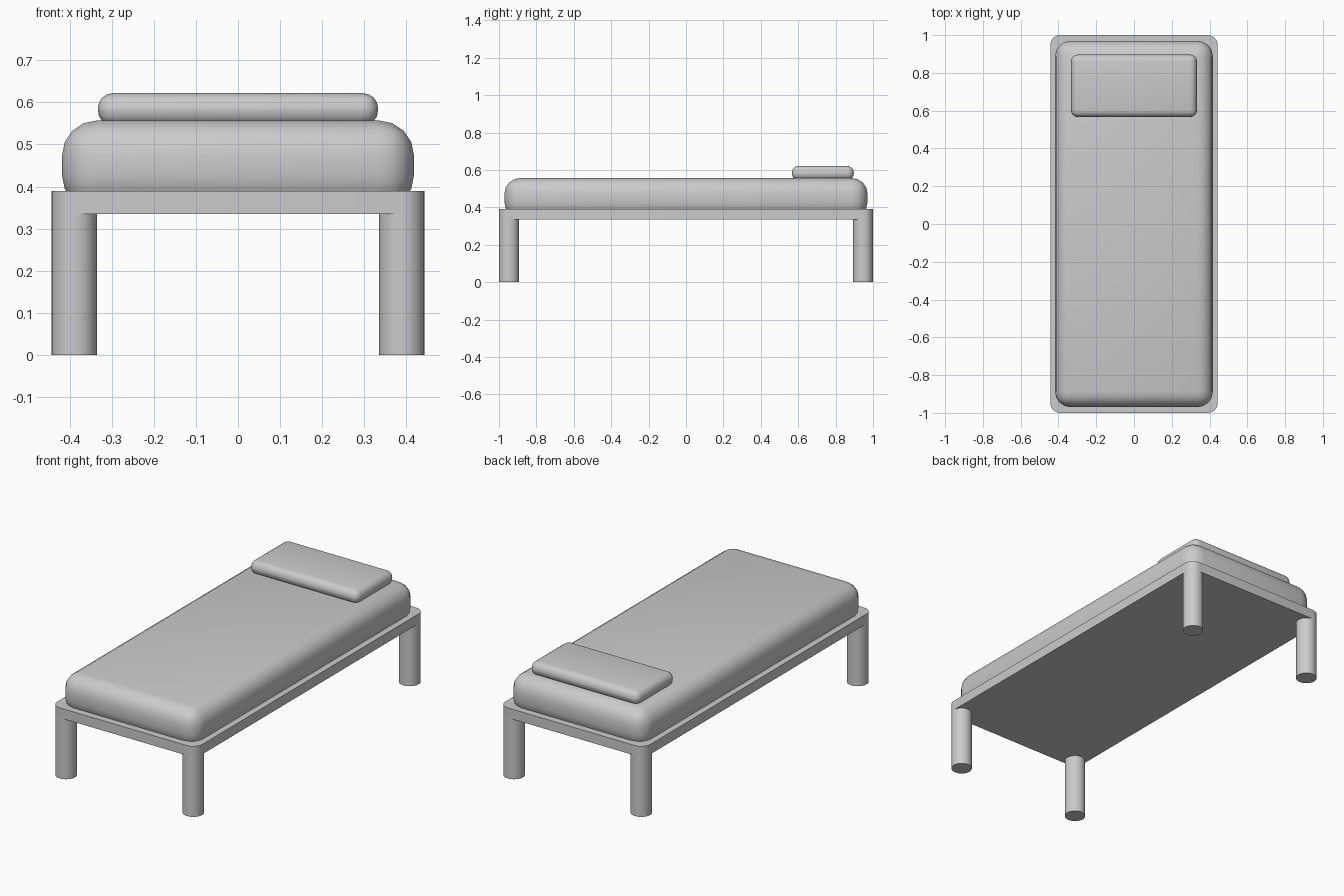
import bpy
import math

cube = bpy.data.objects.get("Cube")
if cube:
    bpy.data.objects.remove(cube, do_unlink=True)

grey = bpy.data.materials.new("plain grey")
grey.use_nodes = True
colour = (0.6, 0.6, 0.6, 1)
grey.diffuse_color = colour
grey.node_tree.nodes["Principled BSDF"].inputs["Base Color"].default_value = colour


def finish(name, angle):
    obj = bpy.context.object
    obj.name = name
    obj.data.materials.append(grey)
    bpy.ops.object.shade_smooth_by_angle(angle=math.radians(angle))
    return obj


def rounded_box(name, size, centre, radius, segments, upright_only=False):
    """Box with rounded edges, or with only its four upright edges rounded."""
    bpy.ops.mesh.primitive_cube_add(size=1, location=centre)
    obj = bpy.context.object
    obj.scale = size
    bpy.ops.object.transform_apply(location=False, rotation=False, scale=True)
    bevel = obj.modifiers.new("rounding", 'BEVEL')
    bevel.width = radius
    bevel.segments = segments
    if upright_only:
        weights = obj.data.attributes.new("bevel_weight_edge", 'FLOAT', 'EDGE')
        for edge in obj.data.edges:
            a, b = (obj.data.vertices[i].co for i in edge.vertices)
            weights.data[edge.index].value = float(abs(a.z - b.z) > 0.01)
        bevel.limit_method = 'WEIGHT'
    bpy.ops.object.modifier_apply(modifier=bevel.name)
    return finish(name, 40)


# Bed frame slab with rounded corners
rounded_box("bed_frame", (0.886, 2.0, 0.055), (0, 0, 0.3625), 0.054, 8, True)

# Soft mattress, sunk a little into the frame
rounded_box("mattress", (0.836, 1.94, 0.214), (0, 0, 0.45), 0.083, 4)

# Pillow at the head end
rounded_box("pillow", (0.666, 0.331, 0.077), (0, 0.7315, 0.5835), 0.036, 4)

# Round legs, flush with the frame corners
for side, x in (("left", 0.389), ("right", -0.389)):
    for end, y in (("front", -0.946), ("back", 0.946)):
        bpy.ops.mesh.primitive_cylinder_add(
            vertices=32, radius=0.054, depth=0.345, location=(x, y, 0.1725))
        finish(f"{end}_{side}_leg", 40)
